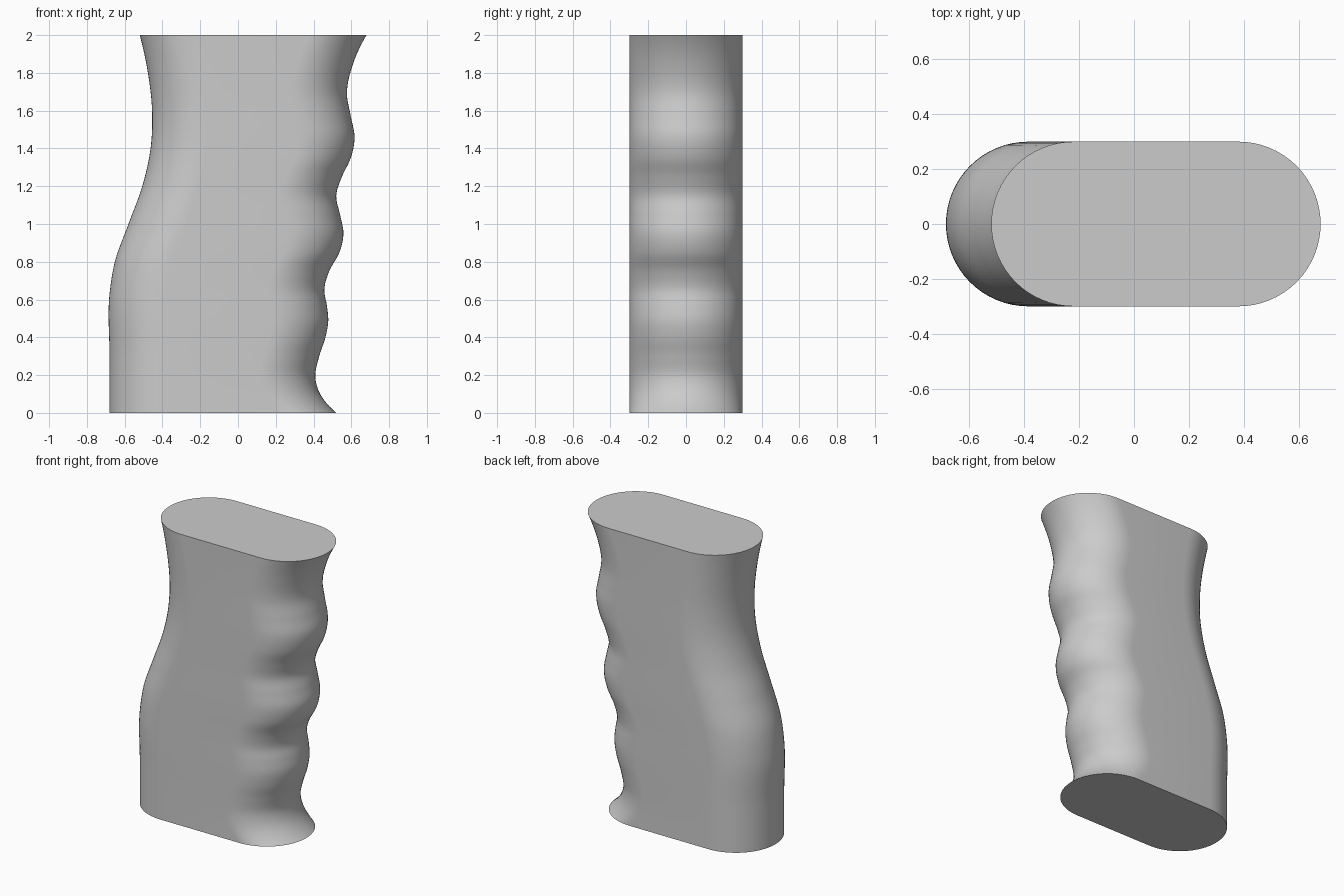
import bpy, bmesh, math

old = bpy.data.objects.get("Cube")
if old:
    bpy.data.objects.remove(old)

RADIUS = 0.3    # half the grip thickness, also the end rounding
RINGS = 120
ARC = 32

# Silhouettes as (height, x)
palm = [(0, -.68), (.3, -.68), (.63, -.68), (.8, -.652), (1, -.58), (1.2, -.507),
        (1.4, -.463), (1.6, -.455), (1.8, -.477), (2, -.52)]
fingers = [(0, .52), (.08, .447), (.18, .41), (.3, .43), (.4, .463), (.49, .478),
           (.57, .47), (.65, .457), (.75, .483), (.85, .537), (.95, .558),
           (1.05, .54), (1.15, .52), (1.25, .55), (1.35, .597), (1.46, .617),
           (1.57, .597), (1.69, .577), (1.85, .61), (2, .68)]


def slope(pts, i):
    """Tangent of the parabola through a point and its neighbours."""
    j = min(max(i, 1), len(pts) - 2)
    (a, p), (b, q), (c, r) = pts[j - 1:j + 2]
    s, t = (q - p) / (b - a), (r - q) / (c - b)
    bend = (t - s) / (c - a)
    return s + bend * (2 * pts[i][0] - a - b)


def sample(pts, z):
    """Smooth cubic through the points."""
    i = max(k for k in range(len(pts) - 1) if pts[k][0] <= z)
    (a, p), (b, q) = pts[i], pts[i + 1]
    h = b - a
    t = (z - a) / h
    return ((1 + 2 * t) * (1 - t) ** 2 * p + t * (1 - t) ** 2 * h * slope(pts, i)
            + t * t * (3 - 2 * t) * q + t * t * (t - 1) * h * slope(pts, i + 1))


def stadium(bm, z):
    """Ring with a half circle at the finger side and the palm side."""
    ring = []
    for side, pts in ((1, fingers), (-1, palm)):
        centre = sample(pts, z) - side * RADIUS
        for k in range(ARC + 1):
            a = math.pi * (k / ARC - .5)
            ring.append(bm.verts.new((centre + side * RADIUS * math.cos(a),
                                      side * RADIUS * math.sin(a), z)))
    return ring


# Grip body lofted from stadium rings, with flat caps
bm = bmesh.new()
rings = [stadium(bm, 2 * i / RINGS) for i in range(RINGS + 1)]
n = len(rings[0])
for low, high in zip(rings, rings[1:]):
    for k in range(n):
        m = (k + 1) % n
        bm.faces.new((low[k], low[m], high[m], high[k]))
bm.faces.new(rings[0][::-1])
bm.faces.new(rings[-1])
mesh = bpy.data.meshes.new("grip")
bm.to_mesh(mesh)
bm.free()
grip = bpy.data.objects.new("grip", mesh)
bpy.context.collection.objects.link(grip)

# Plain grey finish
grey = bpy.data.materials.new("light_grey")
grey.use_nodes = True
colour = (.6, .6, .6, 1)
grey.diffuse_color = colour
grey.node_tree.nodes["Principled BSDF"].inputs["Base Color"].default_value = colour
mesh.materials.append(grey)

bpy.context.view_layer.objects.active = grip
grip.select_set(True)
bpy.ops.object.shade_smooth_by_angle(angle=math.radians(35))
